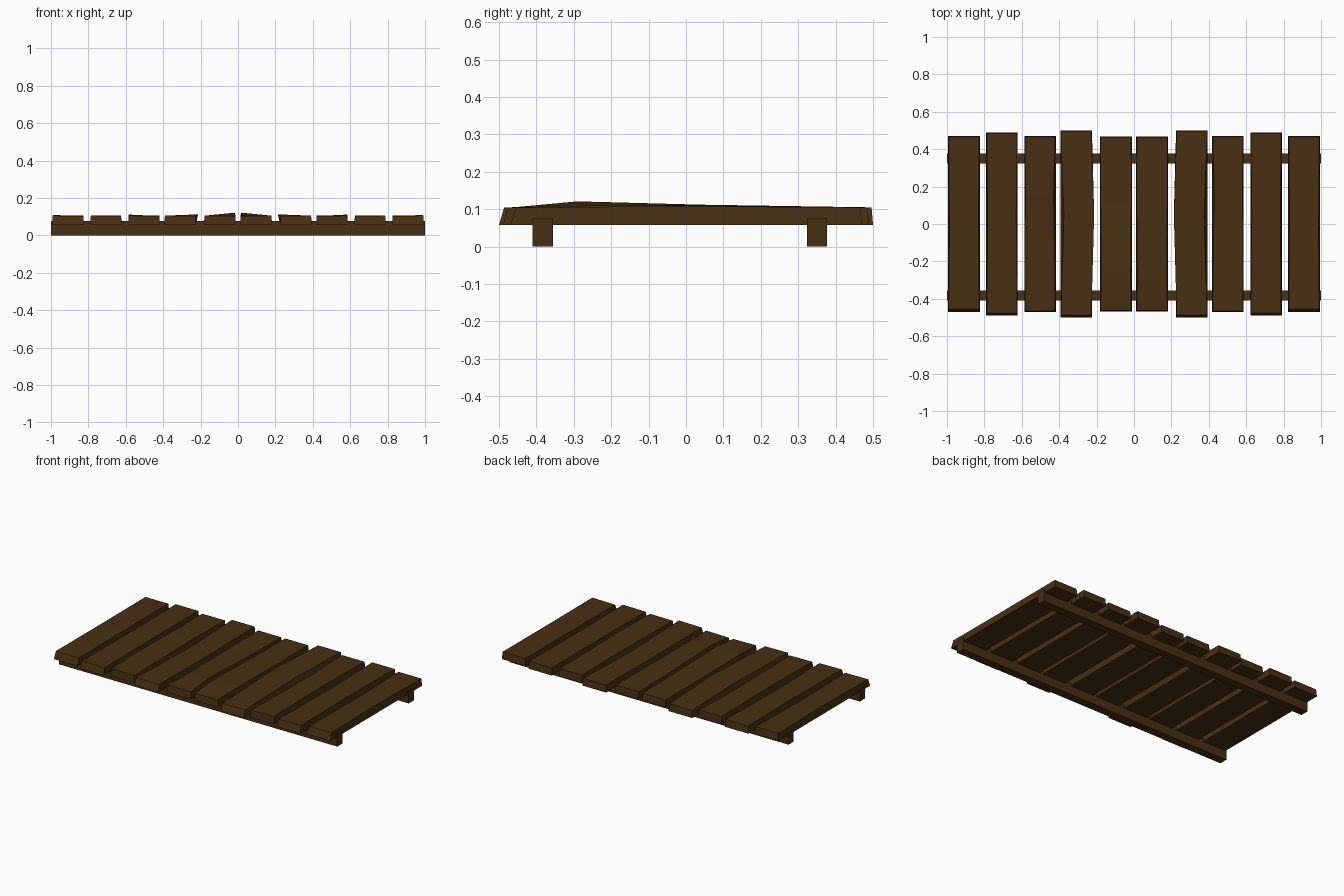
import bpy, bmesh

if "Cube" in bpy.data.objects:
    bpy.data.objects.remove(bpy.data.objects["Cube"])

wood = bpy.data.materials.new("dark_wood")
wood.diffuse_color = (0.065, 0.029, 0.006, 1)
wood.use_nodes = True
wood.node_tree.nodes["Principled BSDF"].inputs["Base Color"].default_value = wood.diffuse_color


def finish(name, bm):
    bmesh.ops.recalc_face_normals(bm, faces=bm.faces)
    mesh = bpy.data.meshes.new(name)
    bm.to_mesh(mesh)
    bm.free()
    mesh.materials.append(wood)
    obj = bpy.data.objects.new(name, mesh)
    bpy.context.collection.objects.link(obj)
    return obj


def loft(name, sections, side=1):
    """Skin four-cornered cross-sections; side=-1 mirrors in x."""
    bm = bmesh.new()
    rings = [[bm.verts.new((side * x, y, z)) for x, y, z in s] for s in sections]
    for a, b in zip(rings, rings[1:]):
        for i in range(4):
            j = (i + 1) % 4
            bm.faces.new((a[i], a[j], b[j], b[i]))
    bm.faces.new(rings[0])
    bm.faces.new(rings[-1])
    return finish(name, bm)


def plank(name, x0, x1, half, slant, mids, side):
    z0, z1 = 0.058, 0.105

    def section(y, yt, l, r, tl, tr, zl, zr):
        return [(l, y, z0), (r, y, z0), (tr, yt, zr), (tl, yt, zl)]

    secs = [section(-half, -half + slant, x0, x1, x0 + 0.003, x1 - 0.003, z1 - 0.002, z1)]
    for y, l, r, zl, zr in mids:
        secs.append(section(y, y, x0, x1, l, r, zl, zr))
    secs.append(section(half, half - 0.004, x0, x1, x0 + 0.003, x1 - 0.003, z1, z1))
    return loft(name, secs, side)


# Planks: inner x, outer x, half length, front slant, worn middle sections
# (y, top inner x, top outer x, inner height, outer height)
PLANKS = [
    (0.012, 0.182, 0.468, 0.006, [(-0.29, 0.018, 0.175, 0.121, 0.105),
                                  (0.12, 0.014, 0.178, 0.110, 0.104)]),
    (0.225, 0.394, 0.500, 0.014, [(0.05, 0.213, 0.375, 0.112, 0.104)]),
    (0.418, 0.586, 0.470, 0.005, [(-0.20, 0.424, 0.584, 0.102, 0.111),
                                  (0.15, 0.430, 0.580, 0.103, 0.109)]),
    (0.622, 0.790, 0.489, 0.012, [(0.05, 0.630, 0.782, 0.101, 0.107)]),
    (0.824, 0.994, 0.470, 0.016, [(0.00, 0.832, 0.986, 0.101, 0.108)]),
]
for i, (x0, x1, half, slant, mids) in enumerate(PLANKS):
    for side, label in ((1, "right"), (-1, "left")):
        plank(f"plank_{label}_{i + 1}", x0, x1, half, slant, mids, side)

# Two long rails under the planks
for name, y0, y1 in (("front_rail", -0.410, -0.356), ("back_rail", 0.323, 0.377)):
    loft(name, [[(x, y0, 0), (x, y1, 0), (x, y1, 0.077), (x, y0, 0.077)] for x in (-1, 1)])
